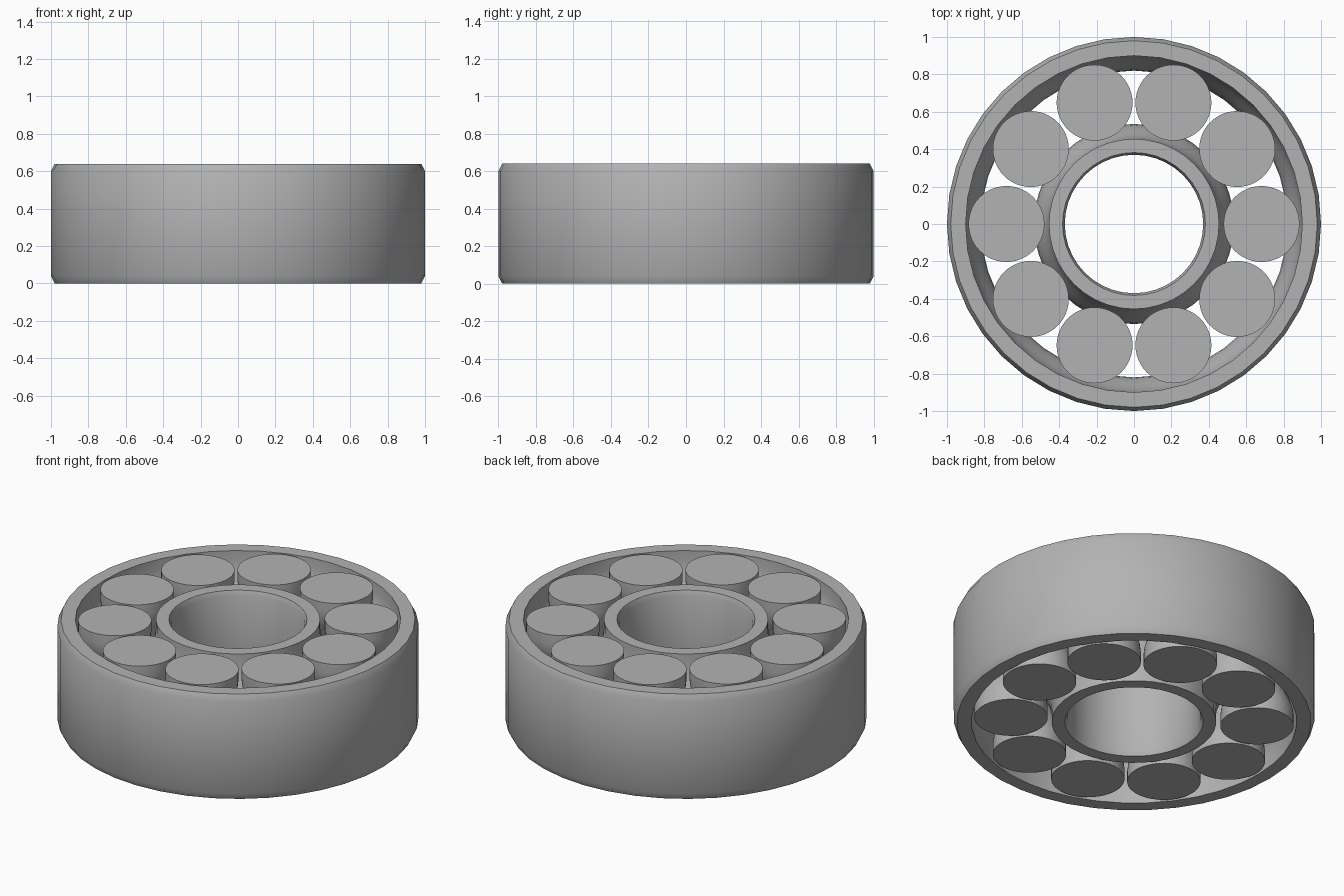
import bpy, bmesh, math

if "Cube" in bpy.data.objects:
    bpy.data.objects.remove(bpy.data.objects["Cube"], do_unlink=True)

HEIGHT = 0.64
LIP = 0.06          # straight band at each end of the running surfaces
STEPS = 12

steel = bpy.data.materials.new("grey_steel")
steel.use_nodes = True
steel.diffuse_color = (0.45, 0.45, 0.45, 1)
steel.node_tree.nodes["Principled BSDF"].inputs["Base Color"].default_value = steel.diffuse_color


def waist(end_radius, change):
    """Running surface from bottom to top, swelling or narrowing at mid height."""
    points = [(end_radius, 0)]
    for i in range(STEPS + 1):
        t = i / STEPS
        z = LIP + t * (HEIGHT - 2 * LIP)
        points.append((end_radius + change * (1 - math.cos(2 * math.pi * t)) / 2, z))
    return points + [(end_radius, HEIGHT)]


def chamfered(radius, inset, rise):
    """Plain wall with a small chamfer at both ends."""
    return [(radius + inset, 0), (radius, rise),
            (radius, HEIGHT - rise), (radius + inset, HEIGHT)]


def lathe(name, profile, segments, closed):
    """Spin a profile about z; open profiles are capped with flat discs."""
    bm = bmesh.new()
    loops = []
    for r, z in profile:
        angles = [2 * math.pi * k / segments for k in range(segments)]
        loops.append([bm.verts.new((r * math.cos(a), r * math.sin(a), z)) for a in angles])
    pairs = list(zip(loops, loops[1:]))
    if closed:
        pairs.append((loops[-1], loops[0]))
    for low, high in pairs:
        for k in range(segments):
            n = (k + 1) % segments
            bm.faces.new((low[k], low[n], high[n], high[k]))
    if not closed:
        bm.faces.new(loops[0][::-1])
        bm.faces.new(loops[-1])
    bmesh.ops.recalc_face_normals(bm, faces=bm.faces)
    mesh = bpy.data.meshes.new(name)
    bm.to_mesh(mesh)
    bm.free()
    mesh.materials.append(steel)
    obj = bpy.data.objects.new(name, mesh)
    bpy.context.collection.objects.link(obj)
    bpy.ops.object.select_all(action="DESELECT")
    obj.select_set(True)
    bpy.context.view_layer.objects.active = obj
    bpy.ops.object.shade_smooth_by_angle(angle=math.radians(35))
    return obj


# Outer ring: chamfered outside, bulging inside
lathe("outer_ring", chamfered(1.0, -0.02, 0.04) + waist(0.90, -0.08)[::-1], 40, True)

# Inner ring: bulging outside, chamfered bore
lathe("inner_ring", waist(0.455, 0.08) + chamfered(0.37, 0.012, 0.03)[::-1], 40, True)

# Ten waisted rollers between the rings
first = lathe("roller_1", waist(0.203, -0.08), 48, False)
for i in range(10):
    roller = first
    if i:
        roller = bpy.data.objects.new(f"roller_{i + 1}", first.data)
        bpy.context.collection.objects.link(roller)
    a = 2 * math.pi * i / 10
    roller.location = (0.682 * math.cos(a), 0.682 * math.sin(a), 0)
